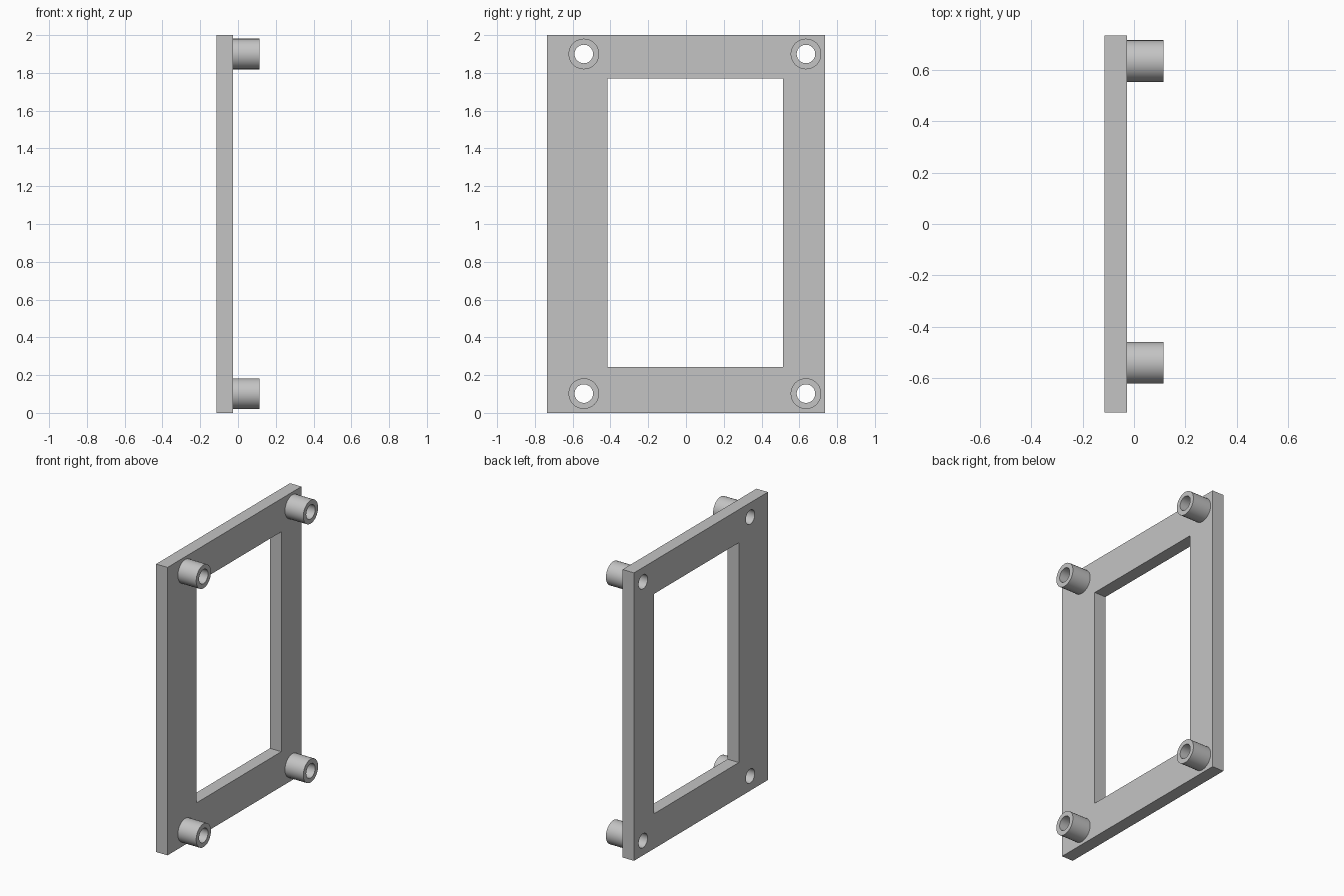
import bpy, bmesh, math
from mathutils import Matrix, Vector

cube = bpy.data.objects.get("Cube")
if cube:
    bpy.data.objects.remove(cube, do_unlink=True)

BACK, FACE, TIP = -0.115, -0.027, 0.114
POST_Y, POST_Z = (-0.541, 0.635), (0.102, 1.9)
OUTER, BORE, SIDES = 0.081, 0.049, 48

grey = bpy.data.materials.new("plain grey")
grey.use_nodes = True
colour = (0.55, 0.55, 0.55, 1)
grey.diffuse_color = colour
grey.node_tree.nodes["Principled BSDF"].inputs["Base Color"].default_value = colour


def add_object(name, bm):
    bmesh.ops.recalc_face_normals(bm, faces=bm.faces)
    mesh = bpy.data.meshes.new(name)
    bm.to_mesh(mesh)
    bm.free()
    mesh.materials.append(grey)
    obj = bpy.data.objects.new(name, mesh)
    bpy.context.collection.objects.link(obj)
    return obj


def add_box(name, low, high):
    low, high = Vector(low), Vector(high)
    bm = bmesh.new()
    bmesh.ops.create_cube(bm, size=1, matrix=Matrix.Translation((low + high) / 2)
                          @ Matrix.Diagonal((*(high - low), 1)))
    return add_object(name, bm)


def ring(bm, x, y, z, radius):
    angles = [2 * math.pi * i / SIDES for i in range(SIDES)]
    return [bm.verts.new((x, y + radius * math.cos(a), z + radius * math.sin(a)))
            for a in angles]


def bridge(bm, a, b):
    for i in range(SIDES):
        j = (i + 1) % SIDES
        bm.faces.new((a[i], a[j], b[j], b[i]))


def cut(obj, cutter):
    mod = obj.modifiers.new("cut", "BOOLEAN")
    mod.operation, mod.solver, mod.object = "DIFFERENCE", "EXACT", cutter
    bpy.context.view_layer.update()
    graph = bpy.context.evaluated_depsgraph_get()
    result = bpy.data.meshes.new_from_object(obj.evaluated_get(graph))
    obj.modifiers.clear()
    obj.data = result
    bpy.data.objects.remove(cutter, do_unlink=True)


# Flat plate with its off-centre window
plate = add_box("frame_plate", (BACK, -0.735, 0), (FACE, 0.735, 2))
cut(plate, add_box("window_cutter", (-0.3, -0.416, 0.243), (0.3, 0.514, 1.77)))

# Hollow standoffs at the corners, with bores running through the plate
parts = [plate]
for side, y in zip(("front", "back"), POST_Y):
    for level, z in zip(("lower", "upper"), POST_Z):
        bm = bmesh.new()
        a, b = ring(bm, -0.3, y, z, BORE), ring(bm, 0.3, y, z, BORE)
        bridge(bm, a, b)
        bm.faces.new(a)
        bm.faces.new(b)
        cut(plate, add_object("bore_cutter", bm))

        bm = bmesh.new()
        loops = [ring(bm, x, y, z, r) for x, r in
                 ((FACE, OUTER), (TIP, OUTER), (TIP, BORE), (FACE, BORE))]
        for k in range(4):
            bridge(bm, loops[k], loops[(k + 1) % 4])
        parts.append(add_object(f"{side}_{level}_standoff", bm))

# Smooth round walls, crisp edges
bpy.ops.object.select_all(action="DESELECT")
for obj in parts:
    obj.select_set(True)
bpy.context.view_layer.objects.active = plate
bpy.ops.object.shade_smooth_by_angle(angle=math.radians(30))
